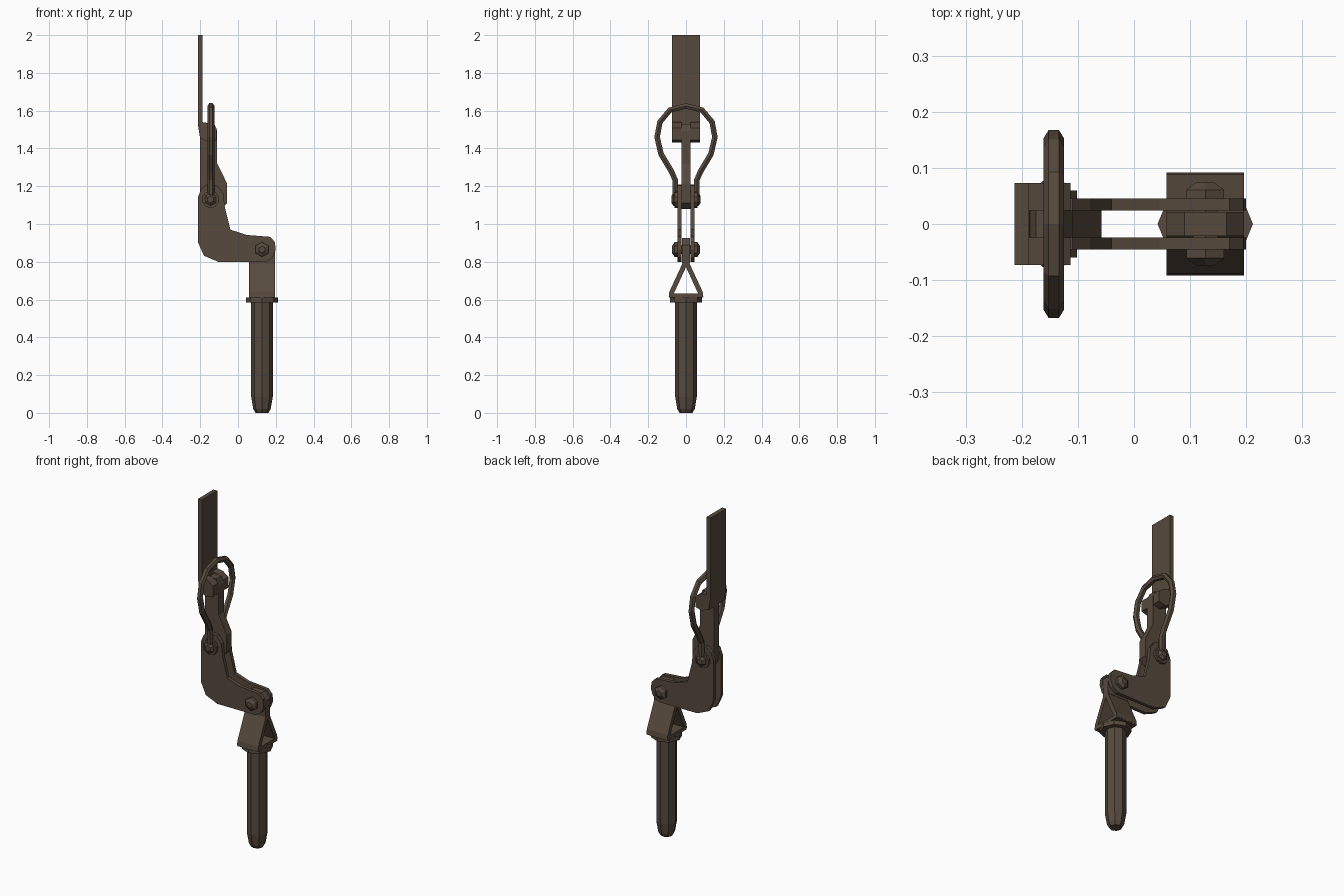
import bpy, bmesh, math
from mathutils import Vector

if "Cube" in bpy.data.objects:
    bpy.data.objects.remove(bpy.data.objects["Cube"])

metal = bpy.data.materials.new("brown_metal")
metal.diffuse_color = (0.095, 0.068, 0.047, 1)
metal.use_nodes = True
metal.node_tree.nodes["Principled BSDF"].inputs["Base Color"].default_value = metal.diffuse_color


def finish(name, bm):
    bmesh.ops.recalc_face_normals(bm, faces=bm.faces)
    me = bpy.data.meshes.new(name)
    bm.to_mesh(me)
    bm.free()
    ob = bpy.data.objects.new(name, me)
    me.materials.append(metal)
    bpy.context.collection.objects.link(ob)
    return ob


def loft(name, rings, closed=False):
    """Skin a list of equal-length vertex rings, capping the ends."""
    bm = bmesh.new()
    vs = [[bm.verts.new(p) for p in r] for r in rings]
    n = len(rings[0])
    for a, b in zip(vs, vs[1:]):
        for i in range(n):
            j = (i + 1) % n
            bm.faces.new((a[i], a[j], b[j], b[i]))
    bm.faces.new(vs[0])
    bm.faces.new(vs[-1])
    return finish(name, bm)


def plate_y(name, prof, y0, y1):
    return loft(name, [[(x, y, z) for x, z in prof] for y in (y0, y1)])


def plate_x(name, prof, x0, x1):
    return loft(name, [[(x, y, z) for y, z in prof] for x in (x0, x1)])


def turned_z(name, cx, prof, n=8):
    return loft(name, [[(cx + r * math.cos(2 * math.pi * i / n),
                         r * math.sin(2 * math.pi * i / n), z)
                        for i in range(n)] for r, z in prof])


def turned_y(name, cx, cz, prof, n=6):
    return loft(name, [[(cx + r * math.sin(2 * math.pi * i / n), y,
                         cz + r * math.cos(2 * math.pi * i / n))
                        for i in range(n)] for r, y in prof])


# Handle and collar
HX = 0.127
turned_z("handle", HX, [(0.034, 0.0), (0.046, 0.02), (0.057, 0.085), (0.057, 0.59)])
turned_z("handle_collar", HX, [(0.085, 0.585), (0.085, 0.612)])

# Folded triangular bracket with its base and pivot lug
plate_x("bracket_base", [(-0.09, 0.61), (0.09, 0.61), (0.085, 0.632), (-0.085, 0.632)], 0.058, 0.196)
for s, side in ((-1, "front"), (1, "back")):
    plate_x("bracket_" + side, [(s * 0.092, 0.615), (s * 0.088, 0.642), (s * 0.012, 0.805),
                                (0, 0.805), (0, 0.772), (s * 0.066, 0.628)], 0.058, 0.196)
plate_y("bracket_lug", [(0.058, 0.79), (0.196, 0.79), (0.196, 0.89), (0.165, 0.925),
                        (0.09, 0.925), (0.058, 0.89)], -0.021, 0.021)

# Pair of elbow plates
elbow = [(-0.213, 1.14), (-0.213, 0.905), (-0.18, 0.832), (-0.105, 0.8), (0.15, 0.8),
         (0.185, 0.825), (0.2, 0.865), (0.195, 0.905), (0.17, 0.932), (0.045, 0.942),
         (-0.04, 0.97), (-0.07, 1.09), (-0.078, 1.165), (-0.11, 1.205), (-0.165, 1.21),
         (-0.195, 1.185)]
for s, side in ((-1, "front"), (1, "back")):
    plate_y("elbow_plate_" + side, elbow, s * 0.024, s * 0.045)

# Upper link between the elbow plates
plate_y("upper_link", [(-0.2, 1.47), (-0.2, 1.12), (-0.175, 1.08), (-0.09, 1.08), (-0.058, 1.11),
                       (-0.058, 1.215), (-0.11, 1.32), (-0.11, 1.49), (-0.125, 1.53),
                       (-0.175, 1.53)], -0.024, 0.024)

# Top strap with hinge barrels
plate_y("top_strap", [(-0.213, 2.0), (-0.213, 1.53), (-0.2, 1.45), (-0.18, 1.45),
                      (-0.187, 1.53), (-0.187, 2.0)], -0.073, 0.073)
barrel = [(-0.2, 1.455), (-0.155, 1.432), (-0.113, 1.445), (-0.113, 1.508),
          (-0.15, 1.533), (-0.195, 1.54)]
for s, side in ((-1, "front"), (1, "back")):
    plate_y("hinge_barrel_" + side, barrel, s * 0.024, s * 0.073)

# Bolts: shafts, washers and domed hex heads
turned_y("lower_bolt_shaft", HX, 0.865, [(0.025, -0.05), (0.025, 0.05)])
turned_y("upper_bolt_shaft", -0.145, 1.13, [(0.025, -0.055), (0.025, 0.055)])
for s, side in ((-1, "front"), (1, "back")):
    turned_y("lower_bolt_" + side, HX, 0.865, [(0.039, s * 0.045), (0.039, s * 0.061), (0.018, s * 0.074)])
    turned_y("ring_eye_" + side, -0.145, 1.13, [(0.046, s * 0.045), (0.046, s * 0.06)], 10)
    turned_y("upper_bolt_" + side, -0.145, 1.13, [(0.034, s * 0.058), (0.034, s * 0.066), (0.018, s * 0.078)])

# Bent wire ring
half = [(0.056, 1.13), (0.058, 1.235), (0.078, 1.28), (0.132, 1.37), (0.153, 1.46),
        (0.138, 1.54), (0.085, 1.603)]
path = [Vector((-0.143, -y, z)) for y, z in half] + [Vector((-0.143, 0, 1.625))] + \
       [Vector((-0.143, y, z)) for y, z in reversed(half)]
rings = []
for i, p in enumerate(path):
    t = (path[min(i + 1, len(path) - 1)] - path[max(i - 1, 0)]).normalized()
    side = Vector((1, 0, 0))
    nrm = t.cross(side)
    rings.append([p + side * 0.018 * math.cos(k * math.pi / 3) + nrm * 0.017 * math.sin(k * math.pi / 3)
                  for k in range(6)])
loft("wire_ring", rings)
